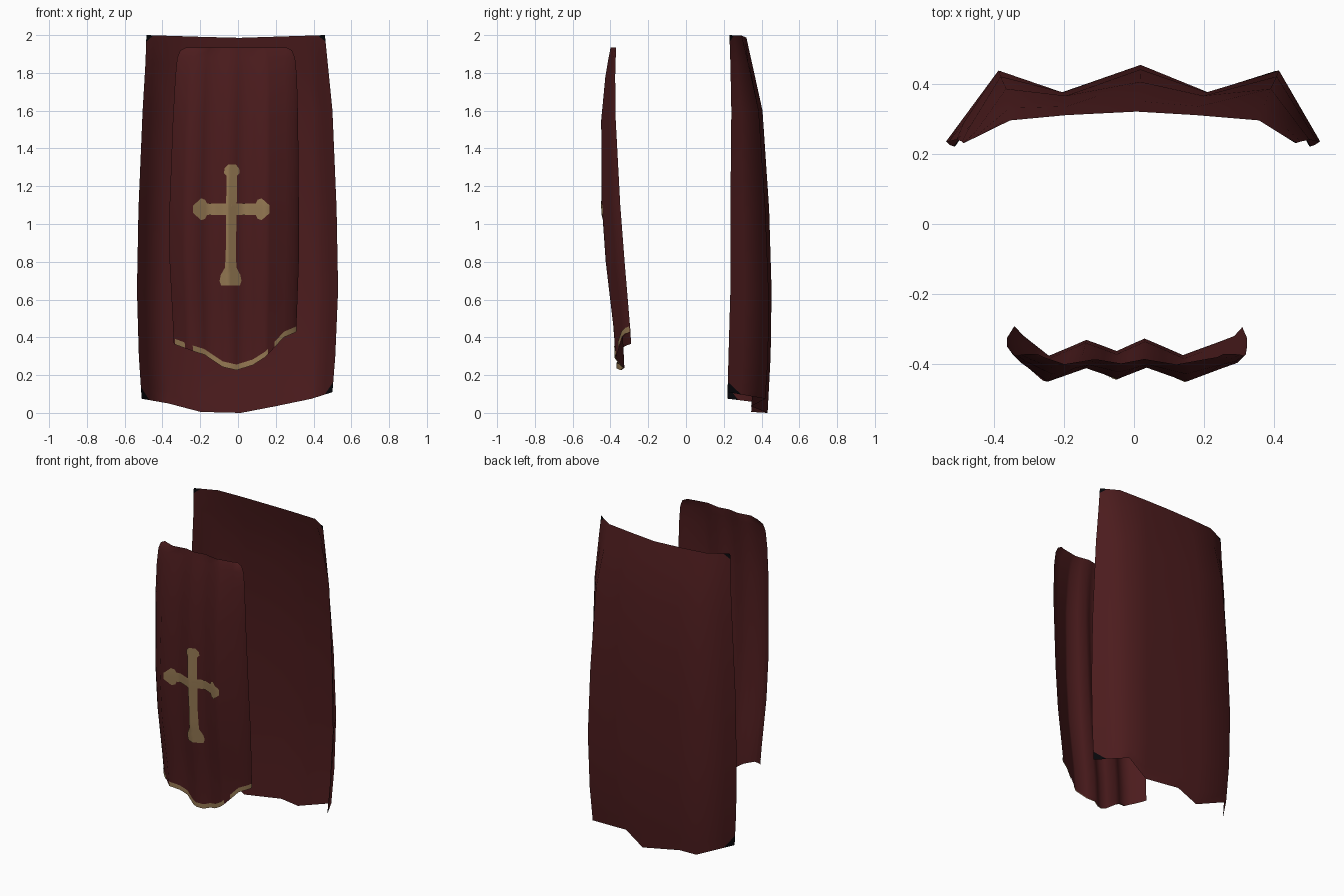
import bpy, bmesh, math

if "Cube" in bpy.data.objects:
    bpy.data.objects.remove(bpy.data.objects["Cube"])


def material(name, rgb):
    m = bpy.data.materials.new(name)
    m.diffuse_color = (*rgb, 1)
    m.use_nodes = True
    m.node_tree.nodes["Principled BSDF"].inputs["Base Color"].default_value = m.diffuse_color
    return m


RED = material("dark red cloth", (0.072, 0.0115, 0.0125))
BLACK = material("black corner", (0.002, 0.002, 0.003))
GOLD = material("old gold", (0.315, 0.20, 0.09))


def lerp(table, t):
    """Piecewise linear value of (t, value) pairs sorted by t."""
    if t <= table[0][0]:
        return table[0][1]
    for (a, va), (b, vb) in zip(table, table[1:]):
        if t <= b:
            return va + (vb - va) * (t - a) / (b - a)
    return table[-1][1]


def sheet(name, us, vs, point, mats, flip=False, corners=False):
    """Grid of us by vs; corners paints a triangle at each corner with the second material."""
    bm = bmesh.new()
    grid = [[bm.verts.new(point(u, v)) for u in us] for v in vs]
    nu, nv = len(us) - 1, len(vs) - 1
    for j in range(nv):
        for i in range(nu):
            q = [grid[j][i], grid[j][i + 1], grid[j + 1][i + 1], grid[j + 1][i]]
            faces = [(q, 0)]
            if corners and i in (0, nu - 1) and j in (0, nv - 1):
                k = {(0, 0): 0, (1, 0): 1, (1, 1): 2, (0, 1): 3}[(int(i > 0), int(j > 0))]
                a, b, c, d = q[k:] + q[:k]
                faces = [([d, a, b], 1), ([b, c, d], 0)]
            for loop, m in faces:
                f = bm.faces.new(loop[::-1] if flip else loop)
                f.smooth = True
                f.material_index = m
    me = bpy.data.meshes.new(name)
    bm.to_mesh(me)
    bm.free()
    ob = bpy.data.objects.new(name, me)
    bpy.context.collection.objects.link(ob)
    for m in mats:
        me.materials.append(m)
    return ob


# Back cape: rows of z, left x, right x, then y at edge, side ridge, valley, centre
CAPE = [(0.0, -.51, .50, .22, .42, .345, .432), (.30, -.525, .515, .225, .435, .37, .448),
        (.65, -.535, .53, .235, .437, .375, .453), (1.08, -.527, .522, .235, .42, .375, .44),
        (1.6, -.505, .50, .24, .385, .365, .405), (1.85, -.49, .475, .235, .33, .335, .35),
        (2.0, -.485, .46, .23, .295, .31, .32)]
FOLDS = [(-1, 3), (-.72, 4), (-.38, 5), (.04, 6), (.4, 5), (.78, 4), (1, 3)]
CAPE_HEM = [(-1, .075), (-.72, .05), (-.38, .005), (.04, 0), (.4, .035), (.75, .07), (1, .11)]


def column(rows, k, z):
    return lerp([(r[0], r[k]) for r in rows], z)


def cape_point(u, z):
    left, right = column(CAPE, 1, z), column(CAPE, 2, z)
    x = (left + right) / 2 + u * (right - left) / 2
    y = lerp([(a, column(CAPE, k, z)) for a, k in FOLDS], u)
    z += lerp(CAPE_HEM, u) * max(0, 1 - z / 0.3)          # uneven hem
    z -= 0.015 * (1 - abs(u)) * max(0, (z - 1.85) / 0.15)  # dipped collar
    return x, y, z


sheet("back_cape", [-1, -.92] + [a for a, k in FOLDS[1:-1]] + [.92, 1],
      [0, .085, .3, .65, 1.08, 1.6, 1.85, 1.965, 2], cape_point,
      [RED, BLACK], flip=True, corners=True)

# Front cloth: rows of z, left x, right x, y of the rear side edge, pleat depth
FRONT = [(.23, -.335, .30, -.285, .085), (.42, -.342, .308, -.293, .087),
         (.8, -.362, .322, -.325, .10), (1.1, -.362, .322, -.348, .098),
         (1.55, -.345, .318, -.372, .077), (1.78, -.332, .312, -.375, .052),
         (1.88, -.322, .302, -.372, .038), (1.92, -.305, .285, -.37, .032),
         (1.935, -.275, .255, -.37, .03)]
PLEATS = [(-1, 0), (-.93, .3), (-.7, 1), (-.37, .5), (-.1, .9), (.15, .48),
          (.49, 1), (.8, .5), (.93, .3), (1, 0)]
FRONT_HEM = [(-1, .365), (-.7, .328), (-.5, .308), (-.2, .243), (.03, .226), (.3, .253),
             (.49, .292), (.58, .32), (.8, .40), (1, .428)]


def front_point(u, z):
    left, right = column(FRONT, 1, z), column(FRONT, 2, z)
    x = (left + right) / 2 + u * (right - left) / 2
    return x, column(FRONT, 3, z) - column(FRONT, 4, z) * lerp(PLEATS, u), z


def front_grid(u, v):
    # v below 0.6 is squeezed between the pointed hem and z = 0.6
    hem = lerp(FRONT_HEM, u)
    return front_point(u, v if v >= .6 else hem + v * (.6 - hem) / .6)


def trim_point(u, d):
    x, y, z = front_point(u, lerp(FRONT_HEM, u) + d)
    return x, y - .005, z


COLUMNS = [-1, -.93, -.8, -.7, -.5, -.37, -.2, -.1, .03, .15, .3, .49, .55, .65, .8, .93, 1]
sheet("front_cloth", COLUMNS, [0, .05, .3, .6, .8, 1.1, 1.55, 1.78, 1.88, 1.92, 1.935],
      front_grid, [RED])

# Gold trim in three lengths along the hem
for name, a, b in (("left_trim", -.98, -.82), ("middle_trim", -.69, .55), ("right_trim", .65, 1)):
    sheet(name, [a] + [u for u in COLUMNS if a < u < b] + [b], [0, .03], trim_point, [GOLD])


# Gold cross laid just over the front cloth
def on_cloth(x, z):
    left, right = column(FRONT, 1, z), column(FRONT, 2, z)
    p = front_point((2 * x - left - right) / (right - left), z)
    return p[0], p[1] - .005, p[2]


UPRIGHT = [(.675, .05), (.70, .058), (.73, .052), (.77, .03), (.90, .026), (1.0, .028), (1.22, .028),
           (1.255, .028), (1.27, .042), (1.295, .038), (1.315, .02)]
ARM = [(.0, .031), (.13, .031), (.138, .05), (.16, .058), (.18, .04), (.203, .02)]
ACROSS = [k / 4 - 1 for k in range(9)]


def steps(table):
    """Levels of a profile with long stretches cut up."""
    out = []
    for (a, _), (b, _) in zip(table, table[1:]):
        n = max(1, math.ceil((b - a) / .03))
        out += [a + (b - a) * i / n for i in range(n)]
    return out + [table[-1][0]]


sheet("cross_upright", ACROSS, steps(UPRIGHT),
      lambda s, z: on_cloth(-.036 + .012 * (z - 1) + s * lerp(UPRIGHT, z), z), [GOLD])
for side, name in ((-1, "cross_left_arm"), (1, "cross_right_arm")):
    sheet(name, ACROSS, steps(ARM),
          lambda s, d: on_cloth(-.035 + side * d, 1.078 + s * lerp(ARM, d)), [GOLD], flip=side > 0)
